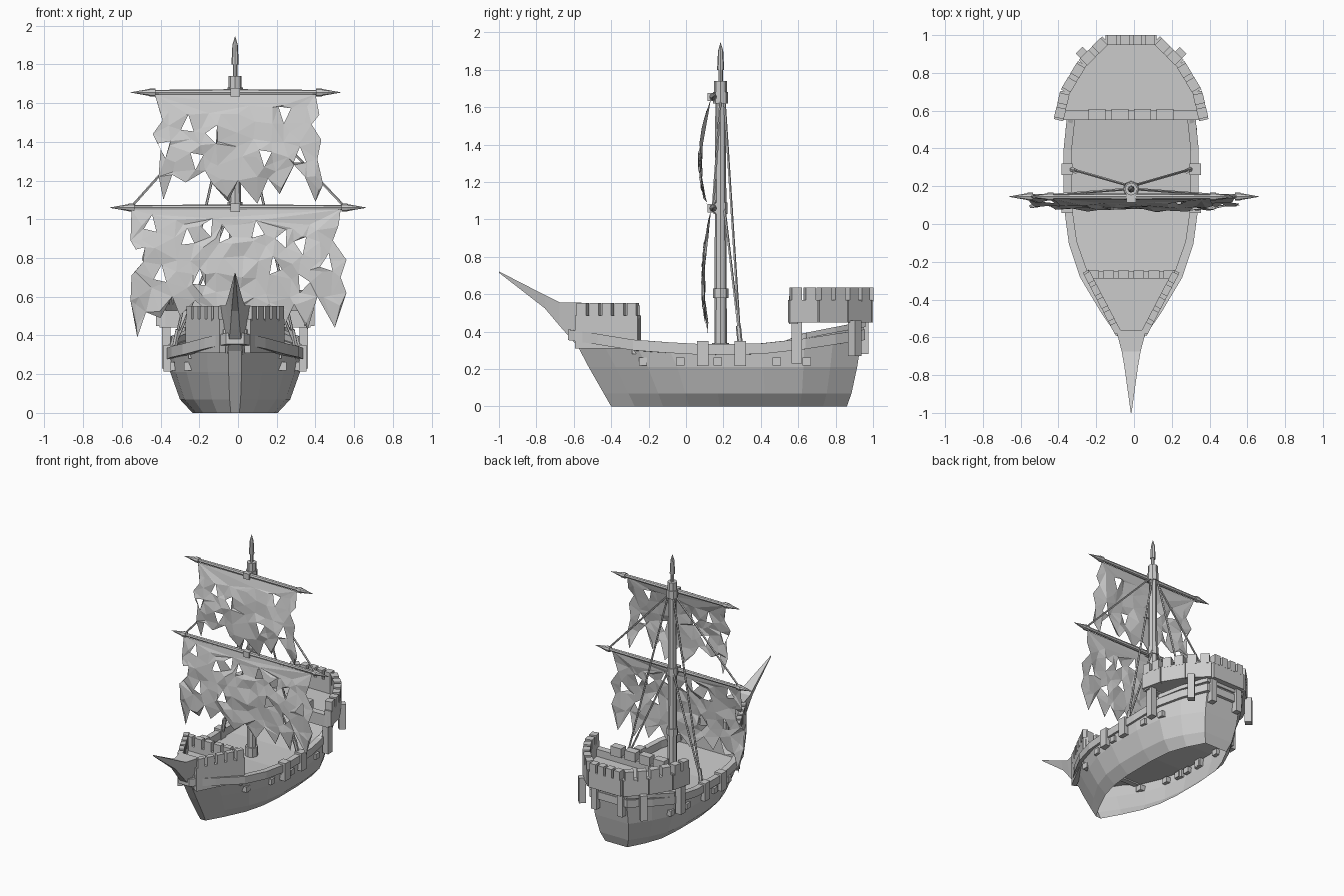
import bpy, bmesh, math, random
from mathutils import Vector, Matrix
from mathutils.geometry import delaunay_2d_cdt

random.seed(4)
default_cube = bpy.data.objects.get("Cube")
if default_cube:
    bpy.data.objects.remove(default_cube, do_unlink=True)

grey = bpy.data.materials.new("plain_grey")
grey.use_nodes = True
grey.diffuse_color = (0.6, 0.6, 0.6, 1)
for node in grey.node_tree.nodes:
    if node.type == 'BSDF_PRINCIPLED':
        node.inputs["Base Color"].default_value = grey.diffuse_color

CX = -0.015          # ship centreline
MAST_Y = 0.185
YARD_Y = 0.145


def finish(name, bm):
    bmesh.ops.recalc_face_normals(bm, faces=bm.faces)
    mesh = bpy.data.meshes.new(name)
    bm.to_mesh(mesh)
    bm.free()
    mesh.materials.append(grey)
    obj = bpy.data.objects.new(name, mesh)
    bpy.context.scene.collection.objects.link(obj)
    return obj


def interp(table, x):
    for (a, fa), (b, fb) in zip(table, table[1:]):
        if x <= b:
            return fa + (fb - fa) * max(0, (x - a) / (b - a))
    return table[-1][1]


def beam(bm, p, q, thick, z0, z1):
    """Upright box running from plan point p to plan point q."""
    p, q = Vector(p), Vector(q)
    d, mid = q - p, (p + q) / 2
    m = (Matrix.Translation((CX + mid.x, mid.y, (z0 + z1) / 2))
         @ Matrix.Rotation(math.atan2(d.y, d.x), 4, 'Z')
         @ Matrix.Diagonal((d.length, thick, z1 - z0, 1)))
    bmesh.ops.create_cube(bm, size=1, matrix=m)


def rod(bm, a, b, r1, r2, sides=8):
    a, b = Vector(a), Vector(b)
    d = b - a
    m = Matrix.Translation((a + b) / 2) @ d.to_track_quat('Z', 'Y').to_matrix().to_4x4()
    bmesh.ops.create_cone(bm, cap_ends=True, segments=sides, radius1=r1,
                          radius2=r2, depth=d.length, matrix=m)


def loft(bm, rings, wrap=True, closed=False):
    rows = [[bm.verts.new(v) for v in r] for r in rings]
    n = len(rows[0])
    for a, b in zip(rows, rows[1:] + (rows[:1] if closed else [])):
        for i in range(n if wrap else n - 1):
            j = (i + 1) % n
            bm.faces.new((a[i], a[j], b[j], b[i]))
    return rows


def plate(bm, plan, z0, z1):
    rows = loft(bm, [[(CX + x, y, z) for x, y in plan] for z in (z0, z1)])
    for row in rows:
        bm.faces.new(row)


def battlement(bm, path, thick, z0, z1, z2):
    """Wall along a path, crowned with evenly spaced merlons."""
    for p, q in zip(path, path[1:]):
        p, q = Vector(p), Vector(q)
        beam(bm, p, q, thick, z0, z1)
        n = max(1, round((q - p).length / 0.075))
        for i in range(n):
            beam(bm, p.lerp(q, (i + 0.14) / n), p.lerp(q, (i + 0.86) / n),
                 thick * 1.05, z1 - 0.01, z2)


# Hull plan shape from bow to stern, and the sheer line
SHAPE = [(0, .1), (.1, .42), (.22, .75), (.33, .92), (.46, 1), (.65, 1), (.8, .93), (.9, .72), (1, .42)]
SHEER = [(-.62, .40), (-.25, .34), (.2, .315), (.5, .33), (.95, .40)]
QUARTER = [(.53, .35), (.62, .39), (.95, .455)]
STATIONS = [t for t, f in SHAPE]
TOP = (-.62, .945, .345)


def sheer(y, lift=0):
    return interp(SHEER, y) + lift


def ring(level, height, grow=0, stations=STATIONS):
    y0, y1, half = level
    side = []
    for t in stations:
        y = y0 - grow + (y1 - y0 + 2 * grow) * t
        side.append((half * interp(SHAPE, t) + grow, y, height(y)))
    return ([Vector((CX + x, y, z)) for x, y, z in side]
            + [Vector((CX - x, y, z)) for x, y, z in reversed(side)])


# Hull shell, open underneath
bm = bmesh.new()
loft(bm, [ring((-.4, .86, .22), lambda y: 0),
          ring((-.44, .885, .285), lambda y: .07),
          ring((-.52, .915, .335), lambda y: .21),
          ring(TOP, sheer)])
finish("hull", bm)

# Main deck
bm = bmesh.new()
deck = [bm.verts.new(v) for v in ring((-.58, .925, .335), lambda y: sheer(y, -.05))]
n = len(deck)
for i in range(n // 2 - 1):
    bm.faces.new((deck[i], deck[i + 1], deck[n - 2 - i], deck[n - 1 - i]))
finish("main_deck", bm)


# Rails wrap the sheer; the quarter bulwark rises at the stern
def band(name, low, high, outer, inner, stations=STATIONS, wrap=True):
    bm = bmesh.new()
    loft(bm, [ring(TOP, low, outer, stations), ring(TOP, high, outer, stations),
              ring(TOP, high, inner, stations), ring(TOP, low, inner, stations)], wrap, True)
    finish(name, bm)


band("rail", lambda y: sheer(y, -.045), lambda y: sheer(y, .012), .012, -.03)
band("quarter_bulwark", sheer, lambda y: interp(QUARTER, y), .004, -.02, [.74, .8, .9, 1], False)
band("stern_moulding", lambda y: interp(QUARTER, y) - .03, lambda y: interp(QUARTER, y),
     .014, -.02, [.8, .9, 1], False)

# Prow spike
bm = bmesh.new()
sections = []
for y, half, low, high in [(-.56, .08, .30, .555), (-.675, .05, .43, .556),
                           (-.755, .036, .525, .596), (-1, .002, .715, .722)]:
    sections.append([(CX - half * .5, y, low), (CX + half * .5, y, low),
                     (CX + half, y, high), (CX - half, y, high)])
rows = loft(bm, sections)
bm.faces.new(rows[0])
bm.faces.new(rows[-1])
finish("prow_spike", bm)

# Forecastle
bm = bmesh.new()
for s in (1, -1):
    battlement(bm, [(s * .24, -.25), (s * .065, -.585)], .035, .31, .485, .552)
battlement(bm, [(-.24, -.268), (.24, -.268)], .04, .28, .47, .54)
plate(bm, [(-.24, -.26), (.24, -.26), (.06, -.59), (-.06, -.59)], .41, .43)
finish("forecastle", bm)

# Stern castle
half_path = [(.385, .55), (.35, .70), (.26, .85), (.135, .975)]
path = half_path + [(-x, y) for x, y in reversed(half_path)]
bm = bmesh.new()
battlement(bm, path, .05, .45, .57, .635)
plate(bm, path, .45, .475)
beam(bm, (-.39, .575), (.39, .575), .05, .44, .53)
for x in (-.18, -.06, .06, .18):
    beam(bm, (x - .045, .58), (x + .045, .58), .06, .52, .59)
finish("stern_castle", bm)

# Castle posts and stern brackets
bm = bmesh.new()
for s in (1, -1):
    beam(bm, (s * .355, .565), (s * .355, .62), .045, .23, .46)
    beam(bm, (s * .24, .885), (s * .275, .92), .05, .27, .46)
    beam(bm, (s * .11, .93), (s * .11, .975), .045, .28, .46)
finish("castle_posts", bm)

# Gun ports and rope blocks along both sides
ports, blocks = bmesh.new(), bmesh.new()
for s in (1, -1):
    for y in (-.23, -.03, .08, .17, .285, .485, .645):
        x = .338 * interp(SHAPE, (y + .54) / 1.46)
        beam(ports, (s * (x - .03), y), (s * (x + .018), y), .045, .22, .262)
    for y in (.09, .29):
        beam(blocks, (s * .31, y), (s * .37, y), .062, .215, .35)
finish("gun_ports", ports)
finish("rope_blocks", blocks)

# Mast, stacked from tapered segments
bm = bmesh.new()
for z0, z1, r0, r1 in [(.25, 1.7, .034, .028), (.27, .34, .045, .045), (.58, .63, .041, .041),
                       (1.03, 1.09, .038, .038), (1.62, 1.68, .04, .04), (1.67, 1.74, .034, .034),
                       (1.74, 1.81, .012, .012), (1.80, 1.9, .019, .014), (1.9, 1.945, .014, .001)]:
    rod(bm, (CX, MAST_Y, z0), (CX, MAST_Y, z1), r0, r1)
finish("mast", bm)


# Yards with collars and pointed tips
def yard(name, cx, z, inner, tip):
    bm = bmesh.new()
    for s in (1, -1):
        def at(x):
            return (cx + s * x, YARD_Y, z)
        rod(bm, at(0), at(inner), .017, .013)
        rod(bm, at(inner - .015), at(inner + .015), .021, .021)
        rod(bm, at(inner + .015), at(tip), .018, .001)
    beam(bm, (0, YARD_Y - .03), (0, MAST_Y), .05, z - .022, z + .022)
    finish(name, bm)


yard("upper_yard", -.012, 1.655, .43, .542)
yard("lower_yard", 0, 1.06, .55, .662)


# Tattered sails: outline with triangular tears, bellied forward
def inside(p, poly):
    hit = False
    for a, b in zip(poly, poly[1:] + poly[:1]):
        if (a[1] > p[1]) != (b[1] > p[1]):
            if p[0] < a[0] + (b[0] - a[0]) * (p[1] - a[1]) / (b[1] - a[1]):
                hit = not hit
    return hit


def sail(name, outline, tears, top, drop, belly):
    loops = [outline]
    for x, z in tears:
        turn = random.uniform(0, math.tau)
        loops.append([(x + .038 * math.cos(turn + k * math.tau / 3),
                       z + .055 * math.sin(turn + k * math.tau / 3)) for k in range(3)])
    points, edges = [], []
    for loop in loops:
        start, n = len(points), len(loop)
        points += [Vector(p) for p in loop]
        edges += [(start + i, start + (i + 1) % n) for i in range(n)]
    step = .085
    for i in range(-7, 8):
        for j in range(1, 9):
            p = Vector((i * step + random.uniform(-.03, .03), top - j * step + random.uniform(-.03, .03)))
            if inside(p, outline):
                points.append(p)
    flat, _, tris, *_ = delaunay_2d_cdt(points, edges, [], 0, 1e-5)
    bm = bmesh.new()
    verts = []
    for p in flat:
        u = max(0, (top - p.y) / drop)
        y = YARD_Y - .012 - belly * math.sin(min(u, 1) * 2.6) + random.uniform(-.012, .012) * min(1, u * 5)
        verts.append(bm.verts.new((p.x, y, p.y)))
    for tri in tris:
        centre = sum((flat[i] for i in tri), Vector((0, 0))) / len(tri)
        if inside(centre, outline) and not any(inside(centre, t) for t in loops[1:]):
            bm.faces.new([verts[i] for i in tri])
    loose = [v for v in bm.verts if not v.link_faces]
    bmesh.ops.delete(bm, geom=loose, context='VERTS')
    finish(name, bm)


sail("upper_sail",
     [(-.43, 1.645), (-.39, 1.51), (-.44, 1.44), (-.4, 1.36), (-.41, 1.22), (-.385, 1.1), (-.34, 1.23),
      (-.27, 1.19), (-.17, 1.25), (-.13, 1.18), (-.05, 1.09), (0, 1.2), (.1, 1.08), (.155, 1.21),
      (.215, 1.13), (.29, 1.28), (.345, 1.22), (.4, 1.09), (.44, 1.18), (.41, 1.31), (.43, 1.41),
      (.38, 1.49), (.42, 1.54), (.4, 1.645)],
     [(-.26, 1.485), (-.38, 1.37), (-.215, 1.31), (-.13, 1.44), (.14, 1.325), (.24, 1.55), (.32, 1.32)],
     1.645, .55, .058)
sail("lower_sail",
     [(-.55, 1.05), (-.555, .89), (-.49, .78), (-.55, .71), (-.555, .58), (-.52, .39), (-.475, .52),
      (-.4, .49), (-.34, .6), (-.3, .5), (-.22, .58), (-.1, .47), (0, .55), (.08, .45), (.16, .56),
      (.24, .45), (.29, .56), (.36, .43), (.41, .6), (.5, .44), (.56, .62), (.53, .7), (.56, .79),
      (.49, .89), (.52, .97), (.53, 1.05)],
     [(-.45, .97), (-.26, .9), (-.4, .71), (-.51, .82), (-.155, .96), (-.2, .69), (-.07, .92),
      (.1, .94), (.23, .9), (.325, .87), (.335, .67), (.46, .77), (.19, .755)],
     1.05, .62, .042)

# Rigging ropes
bm = bmesh.new()
for s in (1, -1):
    block = (CX + s * .315, .29, .34)
    rod(bm, (CX + s * .02, MAST_Y + .02, 1.64), block, .007, .007, 5)
    rod(bm, (CX + s * .02, MAST_Y + .02, 1.06), block, .007, .007, 5)
    rod(bm, (CX + s * .02, MAST_Y, 1.64), (s * .545, YARD_Y, 1.07), .007, .007, 5)
    rod(bm, (block[0], block[1], .33), (block[0] - s * .02, block[1] - .01, .43), .014, .014, 6)
finish("rigging", bm)
